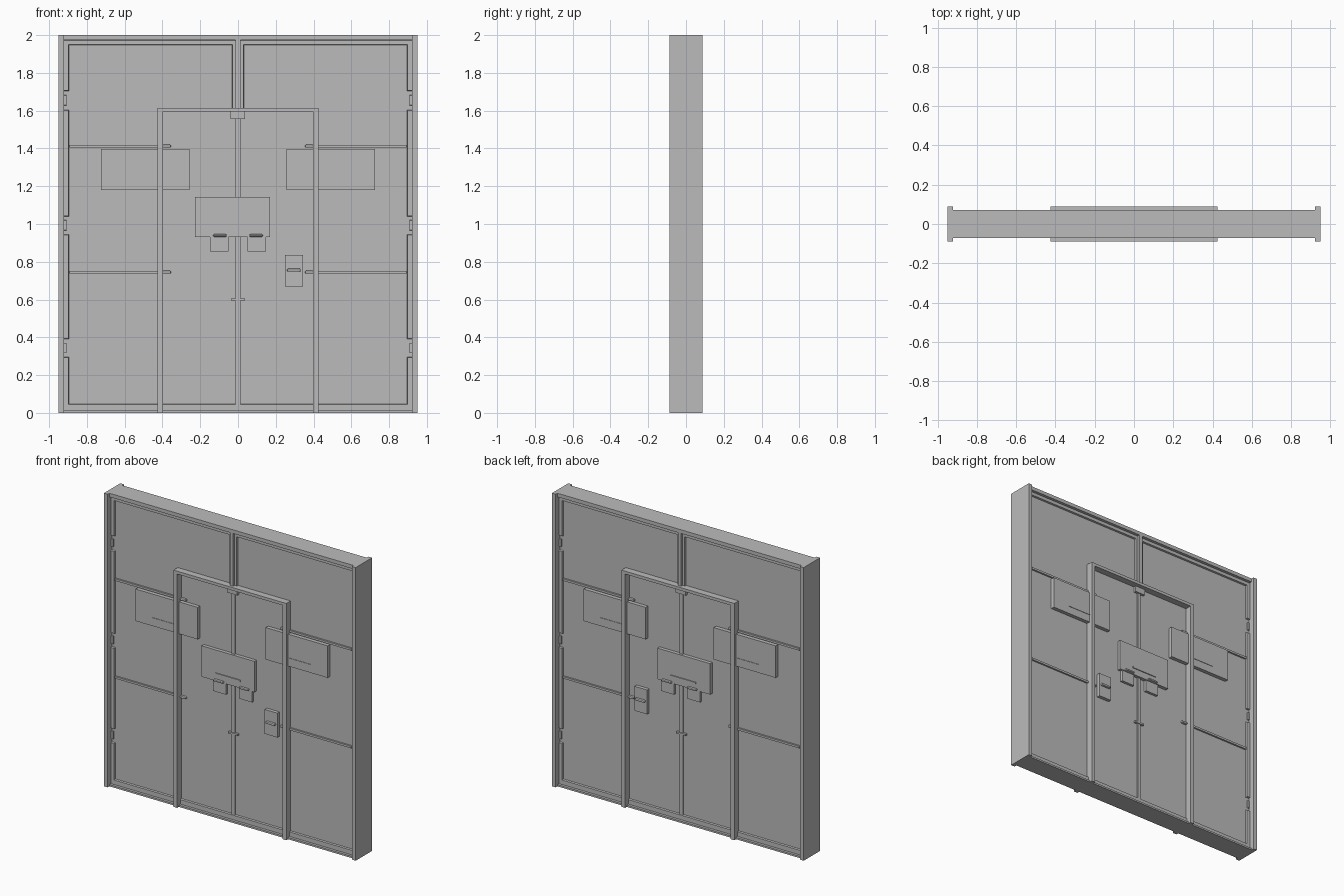
import bpy

cube = bpy.data.objects.get("Cube")
if cube:
    bpy.data.objects.remove(cube, do_unlink=True)

grey = bpy.data.materials.new("plain grey")
grey.use_nodes = True
grey.diffuse_color = (0.5, 0.5, 0.5, 1)
grey.node_tree.nodes["Principled BSDF"].inputs["Base Color"].default_value = (0.5, 0.5, 0.5, 1)

PANEL = 0.042   # half thickness of the recessed panels
RAIL = 0.07     # half thickness of the rails
POST = 0.088    # half thickness of the posts


def box(name, x0, x1, z0, z1, depth, taper=0.0, back=0.02):
    """Block standing out to -depth, its front face shrunk by taper, mirrored to the rear."""
    verts = [(x, -y, z)
             for y, t in ((back, 0), (depth, taper))
             for x, z in ((x0 + t, z0 + t), (x1 - t, z0 + t), (x1 - t, z1 - t), (x0 + t, z1 - t))]
    faces = [(3, 2, 1, 0), (4, 5, 6, 7)]
    faces += [(i, (i + 1) % 4, (i + 1) % 4 + 4, i + 4) for i in range(4)]
    mesh = bpy.data.meshes.new(name)
    mesh.from_pydata(verts, [], faces)
    mesh.materials.append(grey)
    obj = bpy.data.objects.new(name, mesh)
    bpy.context.collection.objects.link(obj)
    mod = obj.modifiers.new("both_faces", "MIRROR")
    mod.use_axis = (False, True, False)
    mod.use_mirror_merge = False
    return obj


def rounded(obj, width=0.006):
    mod = obj.modifiers.new("rounding", "BEVEL")
    mod.width = width
    mod.segments = 2


# Wall slab and outer rails
box("wall_panel", -0.93, 0.93, 0, 2, PANEL, back=0)
box("top_rail", -0.93, 0.93, 1.975, 2, RAIL, back=0)
box("bottom_rail", -0.93, 0.93, 0, 0.012, RAIL, back=0)

# Raised border inside the rails
STEP = PANEL + 0.012
box("top_border", -0.93, 0.93, 1.942, 1.98, STEP, 0.008)
box("bottom_border", -0.93, 0.93, 0.005, 0.052, STEP, 0.008)

for side, s in (("right", -1), ("left", 1)):
    def span(a, b):
        return sorted((s * a, s * b))

    # Outer post and door post
    box(side + "_outer_post", *span(0.922, 0.95), 0, 2, POST, back=0)
    box(side + "_door_post", *span(0.398, 0.426), 0, 1.615, POST)

    # Side border broken by notches, with a small catch in each
    for z0, z1 in ((0.03, 0.3), (0.385, 0.95), (1.035, 1.61), (1.7, 1.96)):
        box(side + "_side_border", *span(0.89, 0.93), z0, z1, STEP, 0.008)
    for z in (0.343, 0.993, 1.655):
        box(side + "_notch_catch", *span(0.905, 0.93), z - 0.03, z + 0.03, STEP - 0.004, 0.004)

    # Border next to the upper mullion
    box(side + "_mullion_border", *span(0.005, 0.036), 1.6, 1.96, STEP, 0.008)

    # Horizontal beads with hinge pins at the door
    for z in (0.745, 1.412):
        box(side + "_panel_bead", *span(0.425, 0.892), z - 0.007, z + 0.007, PANEL + 0.012)
        rounded(box(side + "_hinge_pin", *span(0.355, 0.4), z - 0.008, z + 0.008, PANEL + 0.015))

    # Large sign plate crossing the door post
    box(side + "_sign_plate", *span(0.257, 0.725), 1.18, 1.398, RAIL - 0.002)
    box(side + "_sign_slot", *span(0.42, 0.6), 1.232, 1.238, RAIL + 0.001)

    # Tab and pull handle under the centre plate
    box(side + "_handle_tab", *span(0.05, 0.148), 0.855, 0.935, PANEL + 0.018)
    rounded(box(side + "_pull_handle", *span(0.06, 0.132), 0.932, 0.946, 0.081))

# Door lintel, upper mullion and door seam
box("door_lintel", -0.426, 0.426, 1.595, 1.615, POST)
box("upper_mullion", -0.012, 0.012, 1.61, 1.98, RAIL)
box("door_seam_strip", -0.012, 0.012, 0.01, 1.6, PANEL + 0.01)
box("lintel_catch", -0.04, 0.036, 1.555, 1.6, PANEL + 0.018)
box("seam_clasp", -0.036, 0.036, 0.594, 0.606, PANEL + 0.015)

# Centre plate with its bar
box("centre_plate", -0.228, 0.17, 0.932, 1.143, RAIL - 0.004)
box("centre_plate_bar", -0.122, 0.066, 0.977, 0.988, RAIL + 0.002)

# Lock plate with its handle
box("lock_plate", 0.248, 0.343, 0.67, 0.836, RAIL - 0.004)
rounded(box("lock_handle", 0.26, 0.332, 0.748, 0.764, 0.081))
